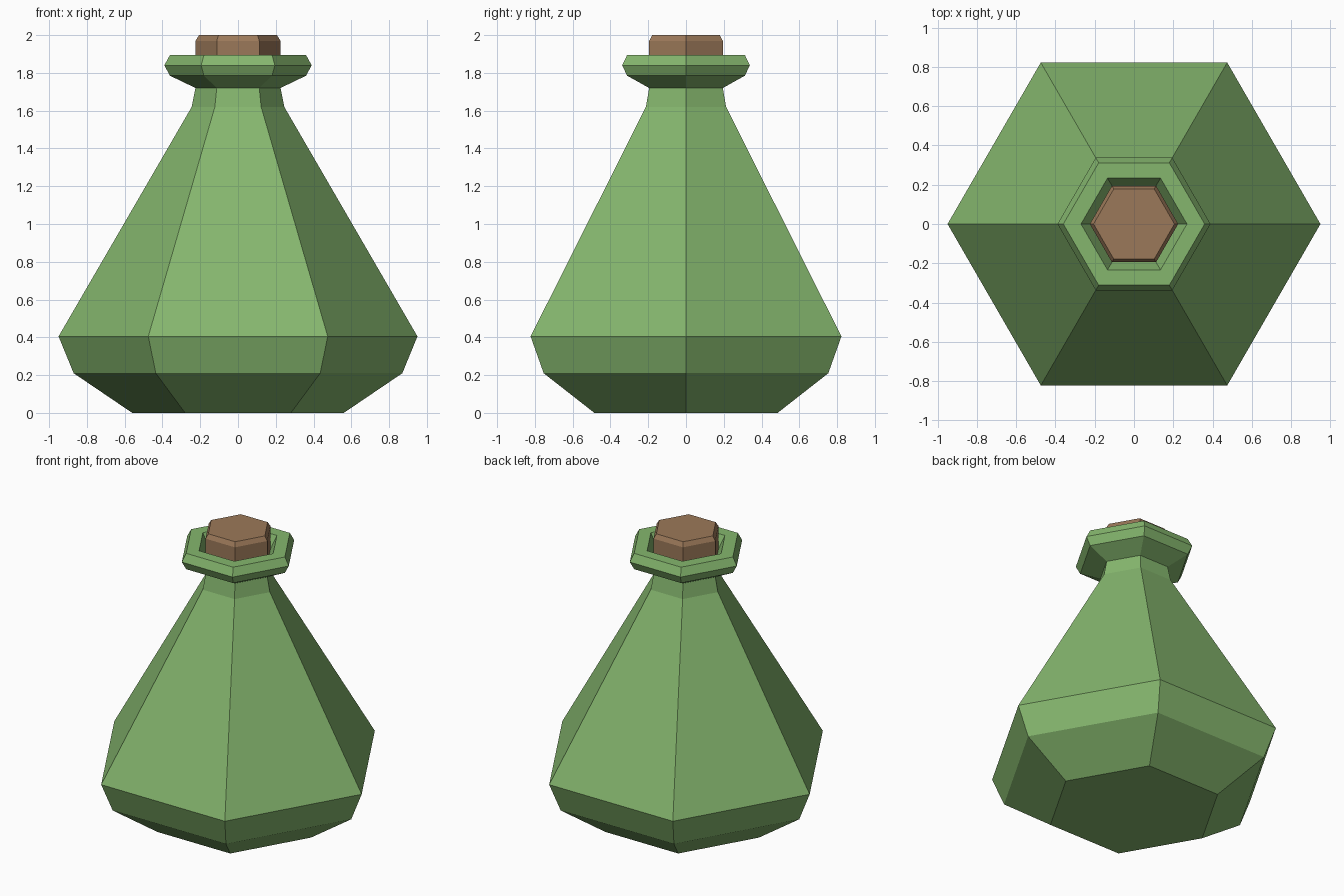
import bpy, bmesh, math

if "Cube" in bpy.data.objects:
    bpy.data.objects.remove(bpy.data.objects["Cube"])

SIDES = 6


def material(name, rgb):
    m = bpy.data.materials.new(name)
    m.diffuse_color = (*rgb, 1.0)
    m.use_nodes = True
    m.node_tree.nodes["Principled BSDF"].inputs["Base Color"].default_value = m.diffuse_color
    return m


def lathe(name, profile, mat):
    """Six-sided solid from a (radius, height) profile, capped at both ends."""
    bm = bmesh.new()
    rings = [[bm.verts.new((r * math.cos(i * math.tau / SIDES),
                            r * math.sin(i * math.tau / SIDES), z))
              for i in range(SIDES)] for r, z in profile]
    for low, high in zip(rings, rings[1:]):
        for i in range(SIDES):
            j = (i + 1) % SIDES
            bm.faces.new((low[i], low[j], high[j], high[i]))
    bm.faces.new(rings[0][::-1])
    bm.faces.new(rings[-1])
    bmesh.ops.recalc_face_normals(bm, faces=bm.faces)
    mesh = bpy.data.meshes.new(name)
    bm.to_mesh(mesh)
    bm.free()
    mesh.materials.append(mat)
    ob = bpy.data.objects.new(name, mesh)
    bpy.context.collection.objects.link(ob)
    return ob


green = material("green glass", (0.235, 0.47, 0.155))
brown = material("cork brown", (0.33, 0.19, 0.10))

# Bottle: base, shoulder, neck, flared lip and the hollow of the mouth
lathe("bottle", [(0.56, 0), (0.87, 0.21), (0.95, 0.405), (0.245, 1.62),
                 (0.225, 1.72), (0.36, 1.785), (0.39, 1.84), (0.36, 1.895),
                 (0.27, 1.895), (0.21, 1.78)], green)

# Cork stopper with a chamfered top
lathe("cork", [(0.225, 1.77), (0.225, 1.97), (0.206, 2.0)], brown)
